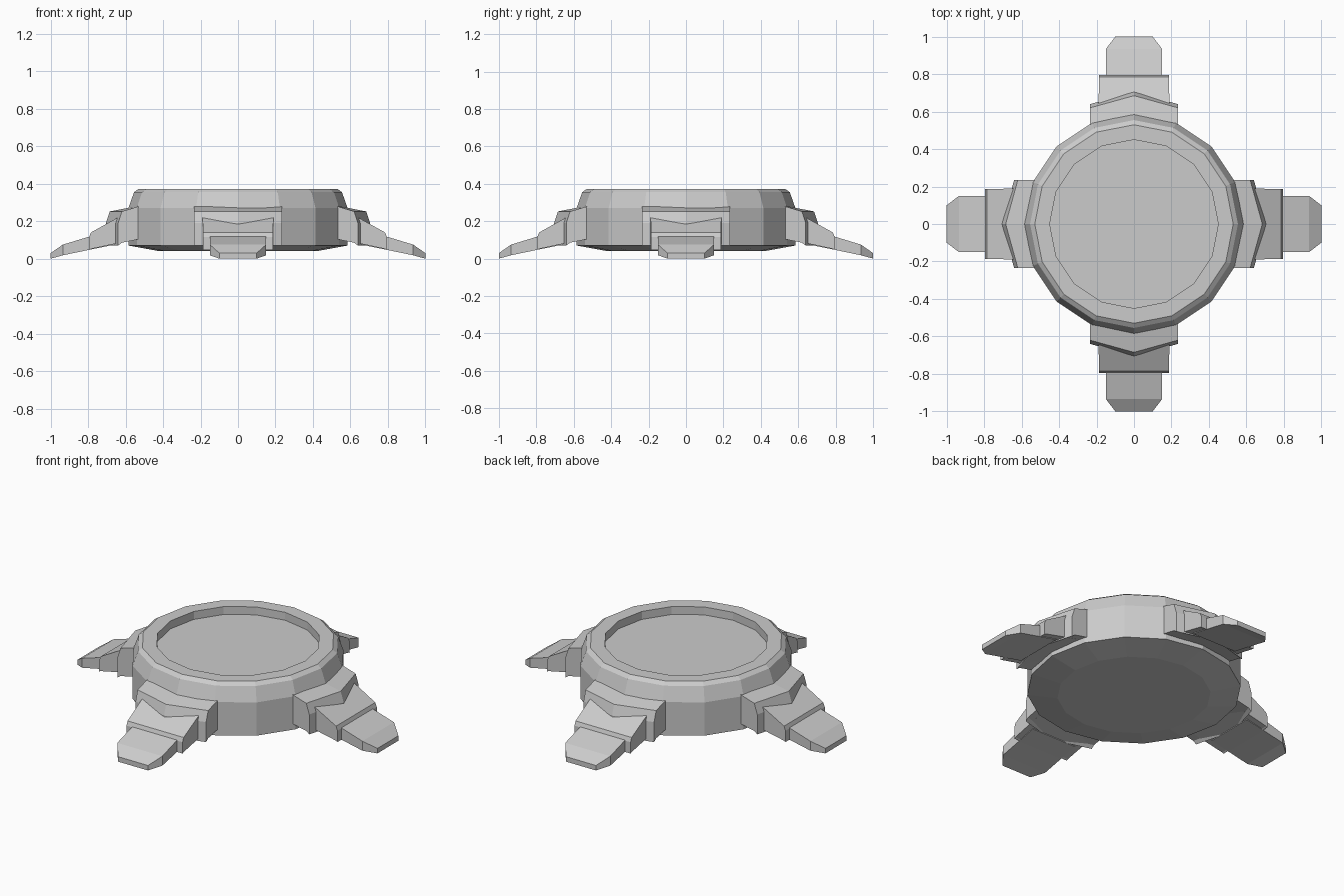
import bpy, bmesh, math
from mathutils import Matrix

if "Cube" in bpy.data.objects:
    bpy.data.objects.remove(bpy.data.objects["Cube"])

SIDES = 16


def finish(bm, name):
    bmesh.ops.recalc_face_normals(bm, faces=bm.faces)
    mesh = bpy.data.meshes.new(name)
    bm.to_mesh(mesh)
    bm.free()
    obj = bpy.data.objects.new(name, mesh)
    bpy.context.collection.objects.link(obj)
    return obj


def lathe(name, profile):
    """Revolve (radius, z) points into a closed faceted body."""
    bm = bmesh.new()
    rings = []
    for r, z in profile:
        rings.append([bm.verts.new((r * math.cos(a), r * math.sin(a), z))
                      for a in (2 * math.pi * i / SIDES for i in range(SIDES))])
    for lo, hi in zip(rings, rings[1:]):
        for i in range(SIDES):
            j = (i + 1) % SIDES
            bm.faces.new((lo[i], lo[j], hi[j], hi[i]))
    bm.faces.new(rings[0])
    bm.faces.new(rings[-1])
    return finish(bm, name)


def plate(name, stations, angle):
    """Loft a leg plate; station = (x at sides, x at middle, half width, z top, z bottom)."""
    bm = bmesh.new()
    loops = []
    for xs, xm, w, top, bot in stations:
        pts = [(xs, -w, top), (xm, 0, top), (xs, w, top),
               (xs, w, bot), (xm, 0, bot), (xs, -w, bot)]
        loops.append([bm.verts.new(p) for p in pts])
    for a, b in zip(loops, loops[1:]):
        for i in range(6):
            j = (i + 1) % 6
            bm.faces.new((a[i], a[j], b[j], b[i]))
    for end in (loops[0], loops[-1]):
        bm.faces.new((end[0], end[1], end[4], end[5]))
        bm.faces.new((end[1], end[2], end[3], end[4]))
    bm.transform(Matrix.Rotation(angle, 4, 'Z'))
    return finish(bm, name)


# Round body with a recessed top
lathe("body", [(0.42, 0.04), (0.585, 0.07), (0.585, 0.27), (0.555, 0.355),
               (0.53, 0.373), (0.45, 0.373), (0.45, 0.325)])

# Three overlapping plates per leg
LEG = {
    "upper": [(0.50, 0.50, 0.235, 0.288, 0.11),
              (0.62, 0.685, 0.235, 0.252, 0.085),
              (0.64, 0.705, 0.235, 0.19, 0.07)],
    "middle": [(0.56, 0.56, 0.19, 0.265, 0.10),
               (0.785, 0.785, 0.187, 0.14, 0.052),
               (0.795, 0.795, 0.187, 0.115, 0.047)],
    "foot": [(0.68, 0.68, 0.15, 0.15, 0.07),
             (0.80, 0.80, 0.15, 0.116, 0.046),
             (0.935, 0.935, 0.15, 0.075, 0.018),
             (1.0, 1.0, 0.10, 0.03, 0.0)],
}
for k, side in enumerate(("right", "back", "left", "front")):
    for part, stations in LEG.items():
        plate(f"{side}_leg_{part}", stations, k * math.pi / 2)
